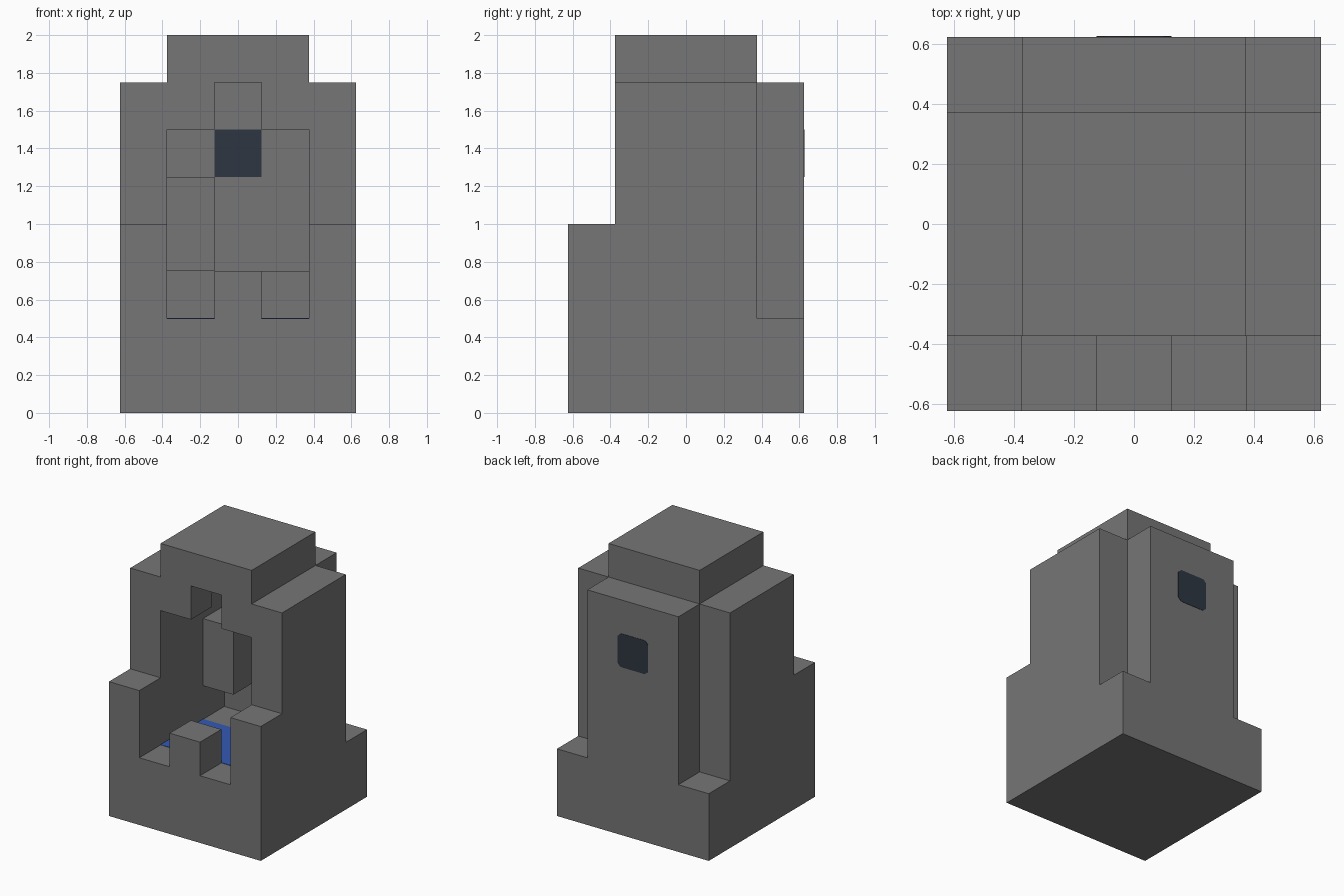
import bpy
import bmesh
from mathutils import Vector

if "Cube" in bpy.data.objects:
    bpy.data.objects.remove(bpy.data.objects["Cube"], do_unlink=True)

U = 0.25                          # block size
ORIGIN = Vector((-2.5, -2.5, 0))  # block grid corner, in blocks


def material(name, rgb):
    mat = bpy.data.materials.new(name)
    mat.use_nodes = True
    mat.diffuse_color = (*rgb, 1)
    mat.node_tree.nodes["Principled BSDF"].inputs["Base Color"].default_value = (*rgb, 1)
    return mat


STONE = material("grey_stone", (0.18, 0.18, 0.18))
WATER = material("blue_water", (0.035, 0.1, 0.45))
GLASS = material("dark_glass", (0.027, 0.037, 0.052))


def finish(name, bm, mat):
    bmesh.ops.recalc_face_normals(bm, faces=bm.faces)
    mesh = bpy.data.meshes.new(name)
    bm.to_mesh(mesh)
    bm.free()
    mesh.materials.append(mat)
    obj = bpy.data.objects.new(name, mesh)
    bpy.context.collection.objects.link(obj)
    return obj


def prism(name, outline, depth, mat=STONE):
    """Extrude an outline of block-grid points along a depth vector."""
    bm = bmesh.new()
    face = bm.faces.new([bm.verts.new((Vector(p) + ORIGIN) * U) for p in outline])
    new = bmesh.ops.extrude_face_region(bm, geom=[face])["geom"]
    verts = [v for v in new if isinstance(v, bmesh.types.BMVert)]
    bmesh.ops.translate(bm, verts=verts, vec=Vector(depth) * U)
    return finish(name, bm, mat)


def block(name, low, high, mat=STONE):
    (a, b, c), (d, e, f) = low, high
    return prism(name, [(a, b, c), (d, b, c), (d, e, c), (a, e, c)], (0, 0, f - c), mat)


# Stepped side walls and the lintel halves, one on each side
SIDE = [(0, 0), (5, 0), (5, 2), (4, 2), (4, 7), (1, 7), (1, 4), (0, 4)]
for side, wall_x, lintel_x in (("right", 0, 1), ("left", 4, 3)):
    prism(side + "_side_wall", [(wall_x, y, z) for y, z in SIDE], (1, 0, 0))
    block(side + "_lintel", (lintel_x, 1, 6), (lintel_x + 1, 2, 7))

# Floor, back wall and cap
block("floor_slab", (1, 0, 0), (4, 4, 2))
block("back_wall", (1, 4, 0), (4, 5, 7))
block("roof_cap", (1, 1, 7), (4, 4, 8))

# Front post and the inner blocks
block("front_post", (2, 0, 2), (3, 1, 3))
block("hanging_block", (1, 3, 3), (2, 4, 5))
block("inner_step", (3, 3, 2), (4, 4, 3))

# Water on the floor
block("water", (1, 1, 2), (4, 3, 2.01), WATER)

# Window panes on both faces of the back wall
block("inner_window", (2, 3.99, 5), (3, 4, 6), GLASS)
r = 0.1
prism("outer_window",
      [(2 + r, 5, 5), (3 - r, 5, 5), (3, 5, 5 + r), (3, 5, 6 - r),
       (3 - r, 5, 6), (2 + r, 5, 6), (2, 5, 6 - r), (2, 5, 5 + r)],
      (0, 0.01, 0), GLASS)
